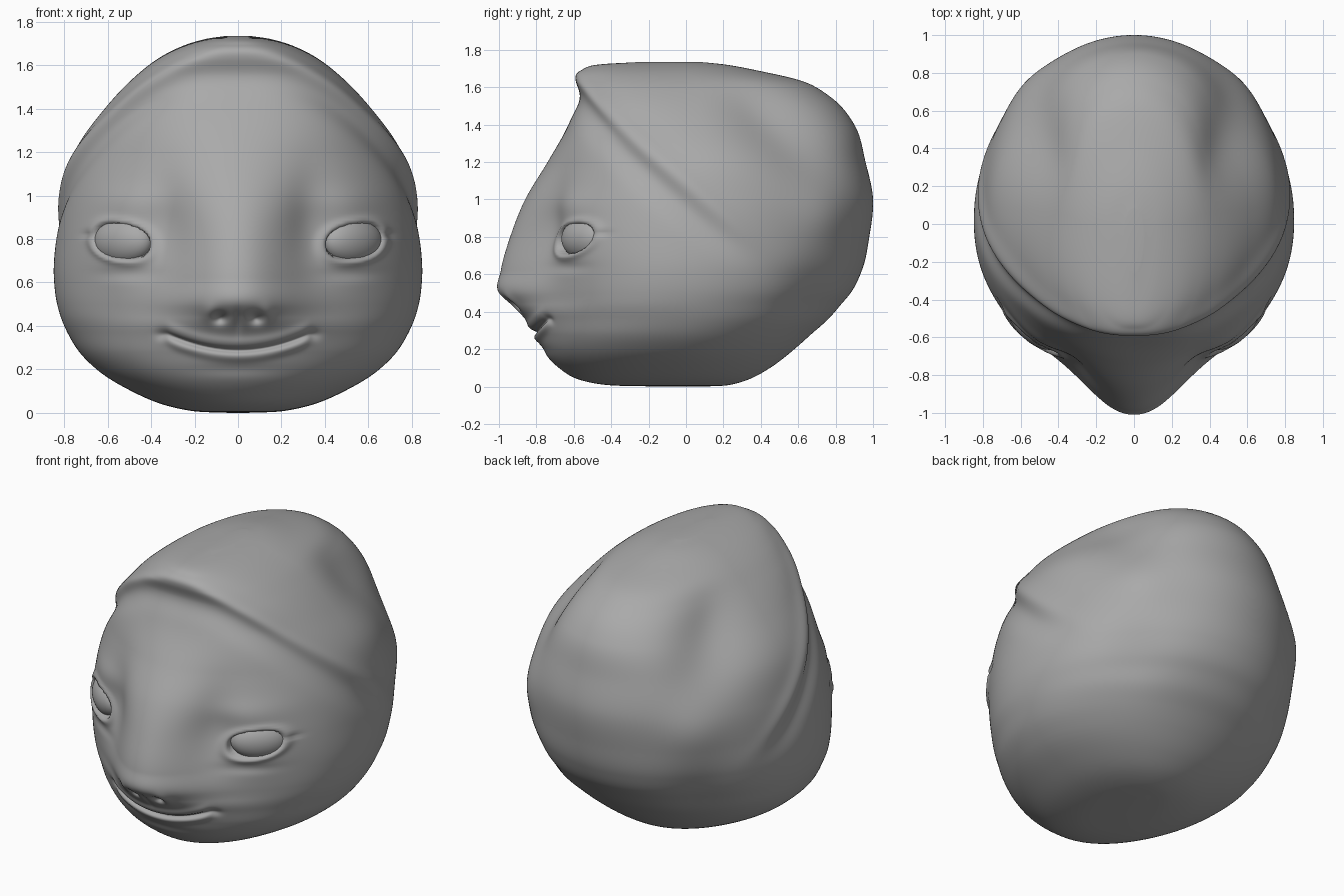
import bpy, bmesh
from math import sin, cos, pi, exp, tanh, hypot
from mathutils import Matrix, Vector

cube = bpy.data.objects.get("Cube")
if cube:
    bpy.data.objects.remove(cube, do_unlink=True)

clay = bpy.data.materials.new("clay_grey")
clay.use_nodes = True
GREY = (0.4, 0.4, 0.4, 1)
clay.diffuse_color = GREY
clay.node_tree.nodes["Principled BSDF"].inputs["Base Color"].default_value = GREY

# Level sections in hundredths: height, front, snout length, back, half width, centre, squareness
SECTIONS = [
    (0, -15, 0, 10, 4, -5, 200),
    (1, -44, 0, 24, 22, -9, 200),
    (4, -58, 0, 34, 35, -8, 205),
    (10, -68, 1, 45, 49, -6, 210),
    (20, -77, 5, 58, 65, -4, 215),
    (28, -81, 8, 67, 73, -2, 218),
    (36, -86, 13, 76, 78, 0, 218),
    (44, -94, 20, 83, 81.5, 0, 218),
    (50, -100, 26, 88, 83.2, 1, 218),
    (62, -99, 26, 94, 84.7, 2, 218),
    (80, -94, 20, 98, 83.8, 3, 214),
    (100, -86, 10, 100, 81, 5, 205),
    (120, -74, 3, 96, 75.5, 8, 210),
    (140, -63, 0, 90, 62, 8, 255),
    (155, -59, 0, 77, 47.5, 6, 300),
    (163, -58, 0, 63, 37, 5, 300),
    (169, -55, 0, 38, 25, 0, 280),
    (172, -48, 0, 22, 15, 0, 240),
    (173.5, -25, 0, 8, 5, -5, 200),
]
RINGS, SIDES = 250, 400
EYE = Vector((0.527, -0.54, 0.79))

# Spacing along the outline, and smooth tangents for every column
GAPS = [hypot(b[0] - a[0], b[4] - a[4]) for a, b in zip(SECTIONS, SECTIONS[1:])]
SLOPES = [[(q - p) / h for p, q in zip(a, b)] for a, b, h in zip(SECTIONS, SECTIONS[1:], GAPS)]
TANGENTS = [SLOPES[0]] + [
    [(s * GAPS[i + 1] + r * GAPS[i]) / (GAPS[i] + GAPS[i + 1]) for s, r in zip(SLOPES[i], SLOPES[i + 1])]
    for i in range(len(SLOPES) - 1)] + [SLOPES[-1]]


def section(t):
    """Smoothly interpolated section at row position t."""
    i = min(int(t), len(GAPS) - 1)
    u, h = t - i, GAPS[i]
    blend = u * u * (3 - 2 * u)
    return [(p + (q - p) * blend + h * u * (1 - u) * ((1 - u) * m - u * n)) / 100
            for p, q, m, n in zip(SECTIONS[i], SECTIONS[i + 1], TANGENTS[i], TANGENTS[i + 1])]


def bump(x, z, cx, cz, rx, rz):
    return exp(-((x - cx) / rx) ** 2 - ((z - cz) / rz) ** 2)


def step(v):
    return 0.5 + 0.5 * tanh(v)


def eye_distance(x, z):
    """About 1 on the rim of the tilted almond eye opening."""
    dx, dz = x - EYE.x, z - EYE.z
    dz -= 0.15 * dx
    return (abs(dx / 0.118) ** 2.3 + abs(dz / (0.078 if dz > 0 else 0.08)) ** 2.3) ** (1 / 2.3)


def face_relief(x, z):
    """Outward relief of the face; x is the distance from the middle."""
    d = 0.0
    # eye mound, inner hollow, lower bag and brow
    d += 0.028 * bump(x, z, 0.54, 0.74, 0.16, 0.18)
    d -= 0.035 * bump(x, z, 0.34, 0.88, 0.11, 0.22)
    d -= 0.01 * bump(x, z, 0.50, 0.64, 0.12, 0.03)
    d += 0.012 * bump(x, z, 0.48, 0.97, 0.16, 0.07)
    # eyelid rim and opening
    e = eye_distance(x, z)
    d += 0.012 * exp(-((e - 1.15) / 0.22) ** 2)
    d -= 0.05 * step((0.96 - e) * 14)
    d -= 0.01 * bump(x, z, 0.68, 0.82, 0.035, 0.012)
    # mouth crease with lips
    m = z - (0.288 + 0.075 * min(1, x / 0.33) ** 2)
    fade = step((0.32 - x) * 30)
    d -= fade * 0.024 * exp(-(m / 0.012) ** 2)
    d += fade * 0.01 * exp(-((m - 0.035) / 0.025) ** 2)
    d += fade * 0.012 * exp(-((m + 0.032) / 0.022) ** 2)
    d -= 0.008 * bump(x, z, 0, 0.2, 0.2, 0.03)
    d -= 0.012 * bump(x, z, 0.35, 0.36, 0.03, 0.025)
    # nostrils with wings
    d -= 0.04 * bump(x, z, 0.085, 0.437, 0.032, 0.025)
    d += 0.012 * bump(x, z, 0.13, 0.46, 0.035, 0.04)
    d -= 0.01 * bump(x, z, 0, 0.42, 0.018, 0.05)
    return d


def skull_relief(x, y, z):
    """Raised hood edge down both sides, and the lumps of the back."""
    edge = 1.02 - 0.88 * y + 0.5 * max(0, -0.2 - y) ** 2
    s = (z - edge) / 1.33
    fade = step((0.3 - y) * 4) * step((z - 0.75) * 8)
    d = fade * (0.022 * exp(-((s - 0.05) / 0.06) ** 2) - 0.024 * exp(-((s + 0.06) / 0.08) ** 2))
    # broad valleys beside the crown, running down behind
    d -= 0.095 * bump(x, y, 0.54, 0.5, 0.18, 0.32) * step((z - 1.12) * 7)
    # swellings at the back corners, drawn in below
    d += 0.02 * bump(x, y, 0.56, 0.72, 0.18, 0.18) * exp(-((z - 0.9) / 0.16) ** 2)
    d -= 0.025 * bump(x, y, 0.54, 0.65, 0.2, 0.2) * exp(-((z - 0.5) / 0.18) ** 2)
    return d


# Head skin
bm = bmesh.new()
rings = []
for i in range(RINGS + 1):
    z, front, snout, back, width, centre, square = section(i / RINGS * len(GAPS))
    spread = 0.32 + 0.1 * step((0.42 - z) * 20) - 0.04 * step((z - 0.7) * 8)
    ring = []
    for k in range(SIDES):
        a = 2 * pi * k / SIDES
        a -= 0.3 * sin(a)                 # closer spacing at the face
        dx, dy = sin(a), -cos(a)
        facing = dy < 0
        depth = centre - front - snout if facing else back - centre
        p = square if facing else 2
        r = (abs(dx / width) ** p + abs(dy / depth) ** p) ** (-1 / p)
        x, y = r * dx, centre + r * dy
        relief = skull_relief(abs(x), y, z)
        if facing:
            y -= snout * exp(-abs(x / spread) ** 2.1) * min(1, -dy * 4)
            relief += face_relief(abs(x), z) * min(1, -dy * 3)
        ring.append(bm.verts.new((x + dx * relief, y + dy * relief, z)))
    rings.append(ring)
for low, high in zip(rings, rings[1:]):
    for k in range(SIDES):
        j = (k + 1) % SIDES
        bm.faces.new((low[k], low[j], high[j], high[k]))
bm.faces.new(reversed(rings[0]))
bm.faces.new(rings[-1])
bmesh.ops.recalc_face_normals(bm, faces=bm.faces)


def add_object(name, bm):
    mesh = bpy.data.meshes.new(name)
    bm.to_mesh(mesh)
    bm.free()
    mesh.materials.append(clay)
    mesh.shade_smooth()
    ob = bpy.data.objects.new(name, mesh)
    bpy.context.collection.objects.link(ob)
    return ob


add_object("head", bm)

# Eyeballs, turned to follow the face
for side, name in ((1, "left_eye"), (-1, "right_eye")):
    bm = bmesh.new()
    bmesh.ops.create_uvsphere(bm, u_segments=48, v_segments=24, radius=1)
    bmesh.ops.scale(bm, vec=(0.165, 0.085, 0.11), verts=bm.verts)
    ob = add_object(name, bm)
    ob.matrix_world = (Matrix.Translation((side * EYE.x, EYE.y, EYE.z))
                       @ Matrix.Rotation(side * 0.72, 4, "Z"))
